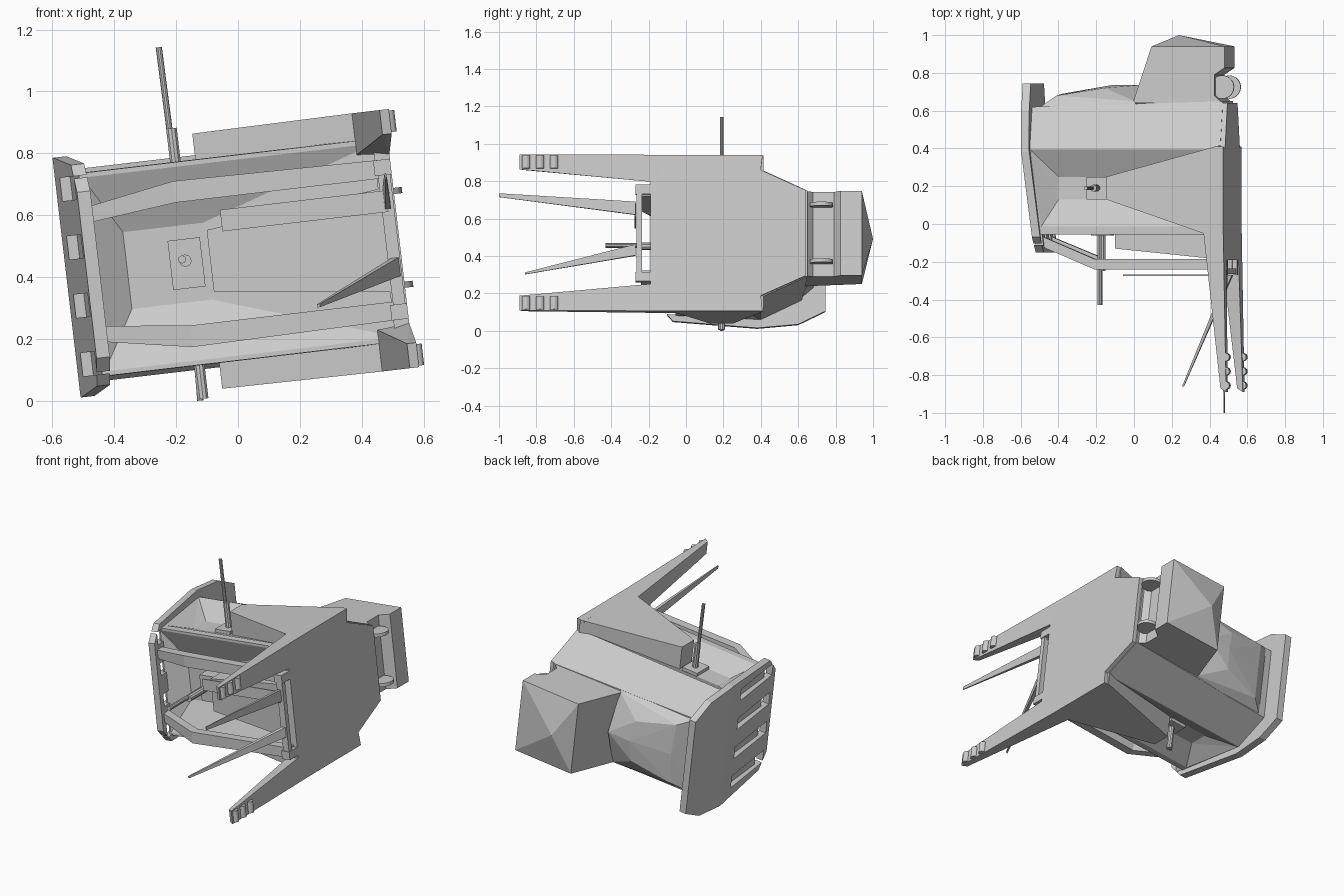
import bpy, bmesh
from mathutils import Vector, Matrix
from math import radians

if "Cube" in bpy.data.objects:
    bpy.data.objects.remove(bpy.data.objects["Cube"])

# Built in an upright local frame (u along x, y, w = side axis), then tilted about y
M = Matrix.Translation((0, 0, 0.463)) @ Matrix.Rotation(radians(-6.7), 4, 'Y')


def finish(name, bm):
    bmesh.ops.recalc_face_normals(bm, faces=bm.faces)
    bm.transform(M)
    me = bpy.data.meshes.new(name)
    bm.to_mesh(me)
    bm.free()
    ob = bpy.data.objects.new(name, me)
    bpy.context.collection.objects.link(ob)
    return ob


def solid(name, pts):
    """Convex solid around the points."""
    bm = bmesh.new()
    for p in pts:
        bm.verts.new(p)
    bmesh.ops.convex_hull(bm, input=bm.verts)
    loose = [v for v in bm.verts if not v.link_faces]
    bmesh.ops.delete(bm, geom=loose, context='VERTS')
    bmesh.ops.dissolve_limit(bm, angle_limit=0.02, verts=bm.verts, edges=bm.edges)
    return finish(name, bm)


def box(name, a, b):
    return solid(name, [(x, y, z) for x in (a[0], b[0]) for y in (a[1], b[1]) for z in (a[2], b[2])])


def mir(pts):
    return [(x, y, z * s) for x, y, z in pts for s in (1, -1)]


def prism(name, half, u0, u1, bend=None):
    """Plate from a (y, w) half outline mirrored in w."""
    outline = half + [(y, -w) for y, w in reversed(half)]
    bm = bmesh.new()
    f = bm.faces.new([bm.verts.new((u0, y, w)) for y, w in outline])
    r = bmesh.ops.extrude_face_region(bm, geom=[f])
    for v in r['geom']:
        if isinstance(v, bmesh.types.BMVert):
            v.co.x = u1
    if bend:
        bmesh.ops.bisect_plane(bm, geom=bm.verts[:] + bm.edges[:] + bm.faces[:],
                               plane_co=(0, bend, 0), plane_no=(0, 1, 0))
        for v in bm.verts:
            v.co.x += max(0, bend - v.co.y) * 0.12
    return finish(name, bm)


def rod(name, p, q, r, n=10):
    p, q = Vector(p), Vector(q)
    bm = bmesh.new()
    mat = Matrix.Translation((p + q) / 2) @ (q - p).to_track_quat('Z', 'Y').to_matrix().to_4x4()
    bmesh.ops.create_cone(bm, cap_ends=True, segments=n, radius1=r, radius2=r,
                          depth=(q - p).length, matrix=mat)
    return finish(name, bm)


def cut(ob, cutter):
    m = ob.modifiers.new('cut', 'BOOLEAN')
    m.operation, m.object, m.solver = 'DIFFERENCE', cutter, 'EXACT'
    dg = bpy.context.evaluated_depsgraph_get()
    me = bpy.data.meshes.new_from_object(ob.evaluated_get(dg))
    ob.modifiers.clear()
    ob.data = me
    bpy.data.objects.remove(cutter)


# main hull with a sunken funnel on each flank and on the front
hull = solid('hull', mir([(-.48, -.055, .33), (.5, -.055, .33),
                          (-.52, .4, .345), (.5, .4, .345), (-.52, .62, .24), (.5, .65, .23)]))
for s in (1, -1):
    cut(hull, solid('flank_cutter', [(u, y, w * s) for w in (.345, .42) for u, y in (
        (-.475, -.045), (-.515, .395), (.48, .395), (.4, -.045))] +
        [(u, y, .27 * s) for u in (-.37, -.11) for y in (.13, .25)]))
cut(hull, solid('front_cutter', mir([(u, y, .315) for u in (-.47, .48) for y in (-.1, -.055)] +
                                    [(-.36, .03, .125), (-.1, .03, .125)])))

# rear lump and aft pod
solid('rear_lump', mir([(-.5, .6, .245), (.05, .6, .245), (-.39, .68, .19), (.03, .65, .23),
                        (-.14, .72, .13)]) + [(-.38, .69, 0), (-.12, .735, 0), (.03, .735, 0)])
pod = solid('aft_pod', mir([(.02, .64, .228), (.51, .64, .228), (.12, .94, .228), (.51, .94, .228)])
            + [(.24, 1, 0)])
cut(pod, solid('groove_cutter', [(u, y, w) for u, y in
               ((.53, .61), (.455, .68), (.455, .79), (.53, .84)) for w in (-.4, .4)]))
for w in (.155, -.15):
    rod('groove_disc', (.49, .725, w - .01), (.49, .725, w + .01), .062, n=20)

# right-hand armour plate with pronged arms
prism('armour_plate', [(-.19, .3), (-.19, .42), (.41, .42), (.4, .338), (.64, .23)], .475, .525)
for s in (1, -1):
    solid('arm', [(u, y, w * s) for u, y, w in (
        (.42, -.05, .42), (.42, -.05, .285), (.525, -.05, .42), (.525, -.19, .275),
        (.51, -.87, .42), (.51, -.87, .34), (.54, -.89, .42), (.54, -.89, .34))])
    solid('flank_wedge', [(u, y, w * s) for u, y, w in (
        (-.1, .13, .415), (-.1, .25, .415), (-.1, .13, .26), (-.1, .25, .26),
        (.42, -.05, .42), (.42, -.05, .3), (.5, -.05, .42), (.5, .415, .42), (.5, .415, .3))])
    for y in (-.705, -.78, -.855):
        rod('arm_knob', (.535, y, .345 * s), (.535, y, .415 * s), .022, n=16)
    # guard rails in front of the hull
    a, b, c = ((-.49, -.08), (.165, .215)), ((-.18, -.21), (.2, .27)), ((.5, -.21), (.2, .26))
    for p, q in ((a, b), (b, c)):
        solid('guard_rail', [(k[0][0], k[0][1] + d, w * s) for k in (p, q) for w in k[1] for d in (-.03, .025)])
    box('rail_post_end', (.47, -.27, .21 * s), (.525, -.19, .26 * s))
box('rail_post', (.48, -.265, -.235), (.52, -.235, .255))

# front wedge and thin front panel
solid('front_wedge', mir([(-.09, -.13, .1), (-.09, 0, .1), (.5, -.19, .17), (.5, -.05, .17)]))
box('front_panel', (-.04, -.275, .09), (.5, -.268, .16))

# bent left-hand grille plate with four slots
grille = prism('grille_plate', [(-.15, .27), (-.07, .36), (.38, .39), (.6, .37), (.745, .3)],
               -.558, -.515, bend=.4)
for w in (.285, .095, -.095, -.285):
    cut(grille, box('slot_cutter', (-.7, -.11, w - .038), (-.3, .27, w + .038)))

# pedestals with aerials on three sides
for s, tip in ((1, .705), (-1, -.445)):
    box('pedestal', (-.22, .13, .24 * s), (-.115, .25, .29 * s))
    rod('aerial_base', (-.165, .19, .28 * s), (-.165, .19, .44 * s), .018)
    rod('aerial', (-.17, .19, .3 * s), (-.175, .19, tip), .01)
box('front_pedestal', (-.22, -.06, -.08), (-.115, .05, .08))
rod('front_barrel_base', (-.17, -.05, .01), (-.17, -.25, .01), .02)
rod('front_barrel', (-.18, -.05, .015), (-.18, -.43, .015), .013)

# needle blades on the post
solid('upper_blade', [(u, -.27, w) for u in (.49, .51) for w in (.1, .17)] +
      [(u, -1, w) for u in (.502, .507) for w in (.195, .215)])
solid('lower_blade', [(u, -.27, w) for u in (.49, .515) for w in (-.06, -.12)] +
      [(u, -.86, w) for u in (.235, .245) for w in (-.18, -.19)])
